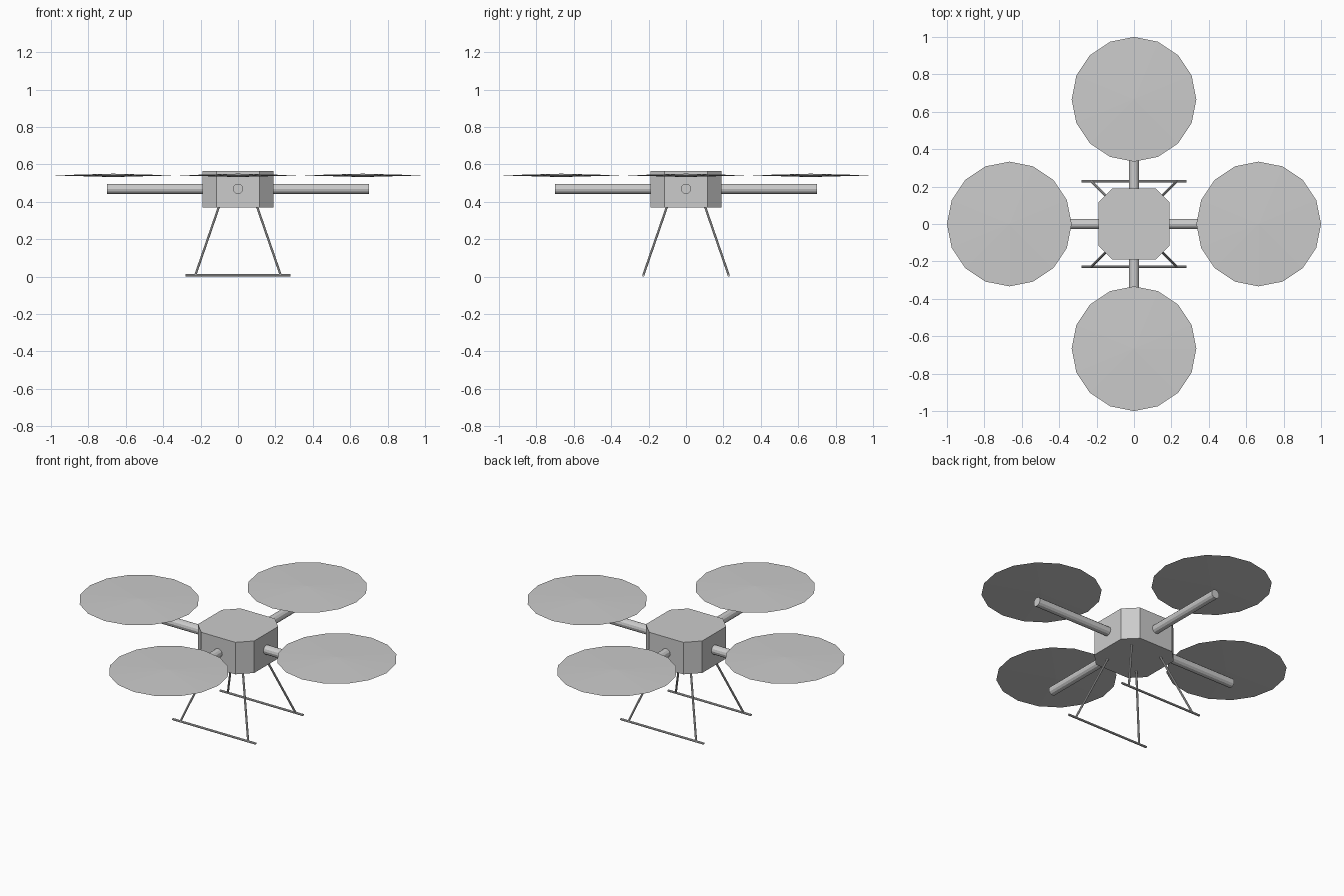
import bpy, bmesh, math
from mathutils import Vector

if "Cube" in bpy.data.objects:
    bpy.data.objects.remove(bpy.data.objects["Cube"])


def new_object(name, bm):
    bmesh.ops.recalc_face_normals(bm, faces=bm.faces)
    mesh = bpy.data.meshes.new(name)
    bm.to_mesh(mesh)
    bm.free()
    ob = bpy.data.objects.new(name, mesh)
    bpy.context.collection.objects.link(ob)
    return ob


def rod(name, a, b, radius, sides):
    a, b = Vector(a), Vector(b)
    bm = bmesh.new()
    bmesh.ops.create_cone(bm, cap_ends=True, segments=sides, radius1=radius,
                          radius2=radius, depth=(b - a).length)
    ob = new_object(name, bm)
    ob.rotation_mode = 'QUATERNION'
    ob.rotation_quaternion = Vector((0, 0, 1)).rotation_difference(b - a)
    ob.location = (a + b) / 2
    return ob


# Body: square prism with chamfered corners
bm = bmesh.new()
W, C = 0.19, 0.115
outline = [(W, -C), (W, C), (C, W), (-C, W), (-W, C), (-W, -C), (-C, -W), (C, -W)]
face = bm.faces.new([bm.verts.new((x, y, 0.37)) for x, y in outline])
top = bmesh.ops.extrude_face_region(bm, geom=[face], use_keep_orig=True)
bmesh.ops.translate(bm, vec=(0, 0, 0.195),
                    verts=[g for g in top['geom'] if isinstance(g, bmesh.types.BMVert)])
new_object("body", bm)

# Arms and rotor discs (very shallow double cones)
for label, dx, dy in (("right", 1, 0), ("back", 0, 1), ("left", -1, 0), ("front", 0, -1)):
    rod(label + "_arm", (dx * 0.15, dy * 0.15, 0.469), (dx * 0.70, dy * 0.70, 0.469), 0.027, 12)
    bm = bmesh.new()
    rim = [bm.verts.new((0.3333 * math.cos(i * math.tau / 16),
                         0.3333 * math.sin(i * math.tau / 16), 0)) for i in range(16)]
    for z in (0.009, -0.009):
        tip = bm.verts.new((0, 0, z))
        for i in range(16):
            bm.faces.new((rim[i], rim[(i + 1) % 16], tip))
    rotor = new_object(label + "_rotor_disc", bm)
    rotor.location = (dx * 0.6667, dy * 0.6667, 0.541)

# Landing gear: splayed struts on two skids
for side, sy in (("front", -1), ("back", 1)):
    rod(side + "_skid", (-0.28, sy * 0.228, 0.0065), (0.28, sy * 0.228, 0.0065), 0.0065, 8)
    for hand, sx in (("left", -1), ("right", 1)):
        rod(f"{side}_{hand}_strut", (sx * 0.098, sy * 0.098, 0.385),
            (sx * 0.228, sy * 0.228, 0.008), 0.006, 8)
